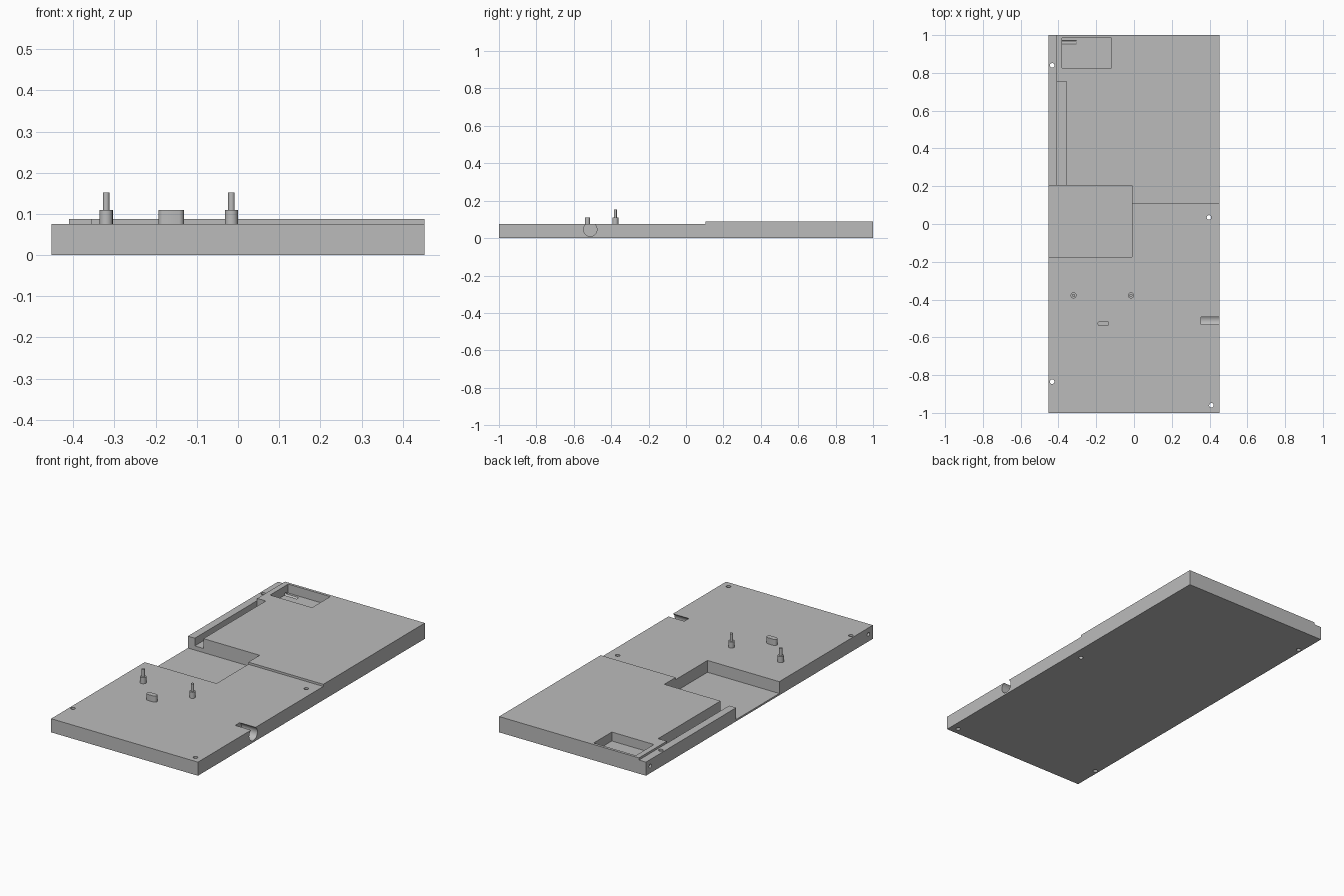
import bpy
from math import pi

cube = bpy.data.objects.get("Cube")
if cube:
    bpy.data.objects.remove(cube, do_unlink=True)

# Single grey material
grey = bpy.data.materials.new("plain grey")
grey.use_nodes = True
grey.diffuse_color = (0.5, 0.5, 0.5, 1)
grey.node_tree.nodes["Principled BSDF"].inputs["Base Color"].default_value = (0.5, 0.5, 0.5, 1)


def finish(obj, name):
    obj.name = name
    obj.data.materials.clear()
    obj.data.materials.append(grey)
    return obj


def box(name, low, high):
    mid = [(a + b) / 2 for a, b in zip(low, high)]
    bpy.ops.mesh.primitive_cube_add(size=1, location=mid)
    obj = bpy.context.object
    obj.scale = [b - a for a, b in zip(low, high)]
    bpy.ops.object.transform_apply(location=False, rotation=False, scale=True)
    return finish(obj, name)


def cylinder(name, center, radius, length, along_x=False, sides=32):
    turn = (0, pi / 2, 0) if along_x else (0, 0, 0)
    bpy.ops.mesh.primitive_cylinder_add(vertices=sides, radius=radius, depth=length,
                                        location=center, rotation=turn)
    return finish(bpy.context.object, name)


def smooth(obj):
    bpy.ops.object.select_all(action="DESELECT")
    obj.select_set(True)
    bpy.context.view_layer.objects.active = obj
    bpy.ops.object.shade_smooth_by_angle(angle=pi / 6)


W, TOP, DECK, OUT = 0.453, 0.088, 0.076, 0.6
body = box("base_board", (-W, -1, 0), (W, 1, TOP))

# Lower deck and side strip, then the recesses
cutters = [
    box("deck_cutter", (-OUT, -1.2, DECK), (OUT, 0.105, 0.2)),
    box("strip_cutter", (-OUT, -1.1, DECK), (-0.41, 1.2, 0.21)),
    box("bay_cutter", (-OUT, -0.175, 0.01), (-0.01, 0.205, 0.22)),
    box("slot_cutter", (-0.41, 0.1, 0.033), (-0.357, 0.755, 0.23)),
    box("pocket_cutter", (-0.38, 0.825, 0.038), (-0.12, 0.985, 0.24)),
    cylinder("notch_cutter", (0.455, -0.512, 0.046), 0.036, 0.2, True, 48),
]

# Screw holes through the board
for x, y in ((-0.433, 0.84), (0.397, 0.035), (-0.433, -0.835), (0.41, -0.96)):
    cutters.append(cylinder("screw_hole_cutter", (x, y, 0.04), 0.012, 0.3))

# Side bores, the rear one reaching into the pocket
for y in (-0.96, 0.962):
    cutters.append(cylinder("side_bore_cutter", (-0.405, y, 0.04), 0.01, 0.2, True))

for cutter in cutters:
    cutter.hide_render = True
    bpy.context.view_layer.objects.active = body
    mod = body.modifiers.new(cutter.name, "BOOLEAN")
    mod.operation = "DIFFERENCE"
    mod.solver = "EXACT"
    mod.object = cutter
    bpy.ops.object.modifier_apply(modifier=mod.name)
    bpy.data.objects.remove(cutter, do_unlink=True)
smooth(body)

# Two stepped locating pins
for side, x in (("right", -0.32), ("left", -0.016)):
    smooth(cylinder(side + "_pin_base", (x, -0.378, 0.09), 0.016, 0.04))
    smooth(cylinder(side + "_pin_tip", (x, -0.378, 0.126), 0.008, 0.052))

# Oblong post: a cylinder split into two half rounds with straight sides
post = cylinder("oblong_post", (-0.162, -0.527, 0.09), 0.014, 0.04)
for v in post.data.vertices:
    if abs(v.co.x) > 0.0001:
        v.co.x += 0.017 if v.co.x > 0 else -0.017
smooth(post)
